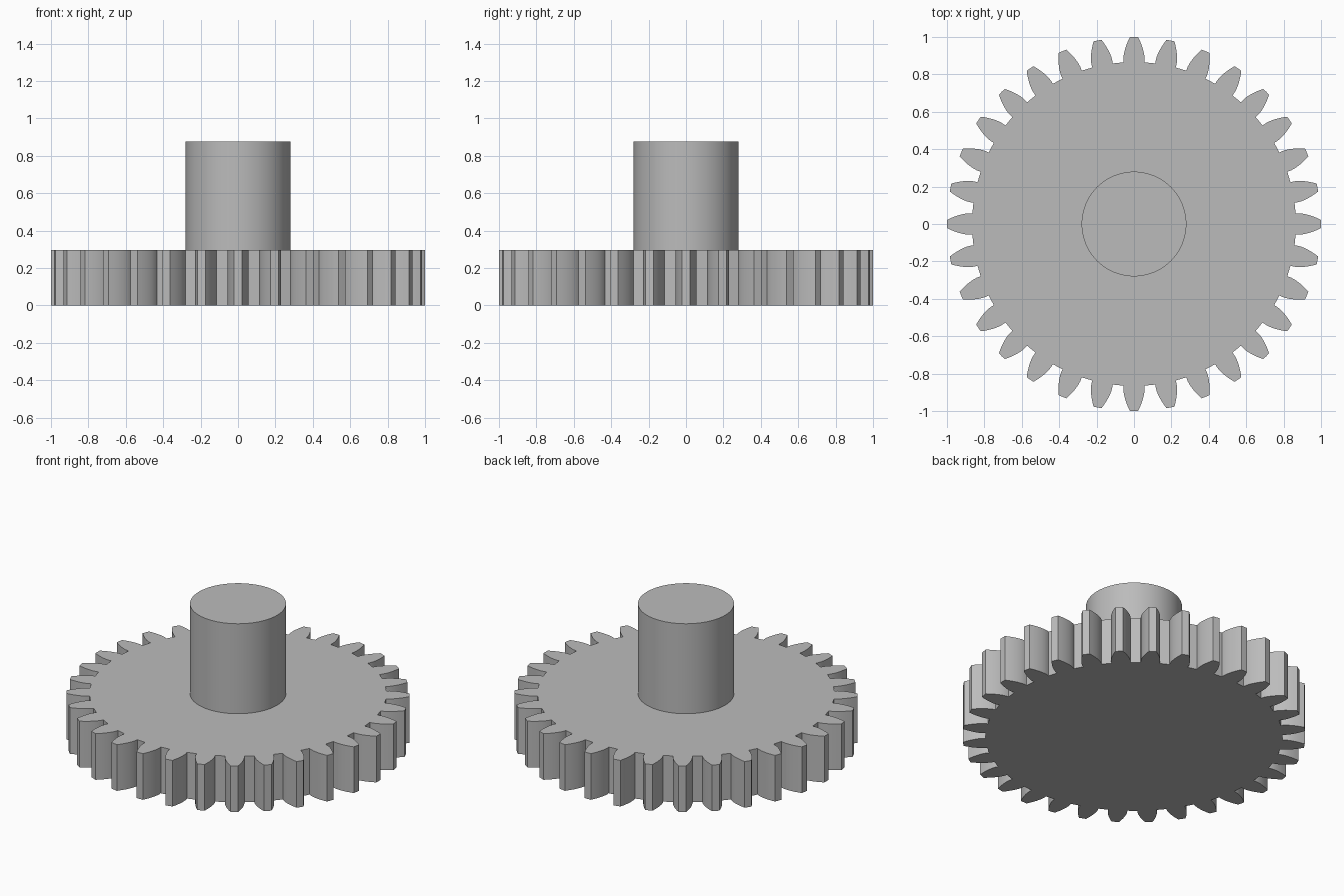
import bpy, bmesh, math

cube = bpy.data.objects.get("Cube")
if cube:
    bpy.data.objects.remove(cube, do_unlink=True)

TEETH = 32
TIP_R, ROOT_R = 1.0, 0.866
PITCH_R = TEETH / (TEETH + 2)
BASE_R = PITCH_R * math.cos(math.radians(20))
GEAR_TOP, SHAFT_TOP, SHAFT_R = 0.297, 0.876, 0.28

grey = bpy.data.materials.new("plain grey")
grey.use_nodes = True
colour = (0.5, 0.5, 0.5, 1)
grey.diffuse_color = colour
grey.node_tree.nodes["Principled BSDF"].inputs["Base Color"].default_value = colour


def involute(r):
    a = math.acos(min(1, BASE_R / r))
    return math.tan(a) - a


def half_angle(r):
    """Half the angular width of a tooth at radius r."""
    return math.pi / (2 * TEETH) + involute(PITCH_R) - involute(max(r, BASE_R))


def extrude_outline(name, points, z0, z1):
    bm = bmesh.new()
    face = bm.faces.new([bm.verts.new((x, y, z0)) for x, y in points])
    result = bmesh.ops.extrude_face_region(bm, geom=[face])
    top = [v for v in result["geom"] if isinstance(v, bmesh.types.BMVert)]
    bmesh.ops.translate(bm, verts=top, vec=(0, 0, z1 - z0))
    if not any(f.normal.z < -0.5 for f in bm.faces):
        bm.faces.new([v for v in bm.verts if v not in top])
    bmesh.ops.recalc_face_normals(bm, faces=bm.faces)
    mesh = bpy.data.meshes.new(name)
    bm.to_mesh(mesh)
    bm.free()
    mesh.materials.append(grey)
    obj = bpy.data.objects.new(name, mesh)
    bpy.context.collection.objects.link(obj)
    bpy.ops.object.select_all(action="DESELECT")
    obj.select_set(True)
    bpy.context.view_layer.objects.active = obj
    bpy.ops.object.shade_smooth_by_angle(angle=math.radians(20))
    return obj


# Gear wheel: one involute tooth flank, mirrored and repeated round the rim
STEPS = 6
radii = [ROOT_R] + [BASE_R + (TIP_R - BASE_R) * i / STEPS for i in range(STEPS + 1)]
flank = [(r, half_angle(r)) for r in radii]
tooth = [(r, -a) for r, a in flank] + [(TIP_R, 0)] + [(r, a) for r, a in reversed(flank)]
outline = []
for i in range(TEETH):
    turn = 2 * math.pi * i / TEETH
    outline += [(r * math.cos(turn + a), r * math.sin(turn + a)) for r, a in tooth]
extrude_outline("gear_wheel", outline, 0, GEAR_TOP)

# Round shaft standing on the wheel
SIDES = 96
circle = [(SHAFT_R * math.cos(2 * math.pi * i / SIDES),
           SHAFT_R * math.sin(2 * math.pi * i / SIDES)) for i in range(SIDES)]
extrude_outline("shaft", circle, GEAR_TOP - 0.05, SHAFT_TOP)
